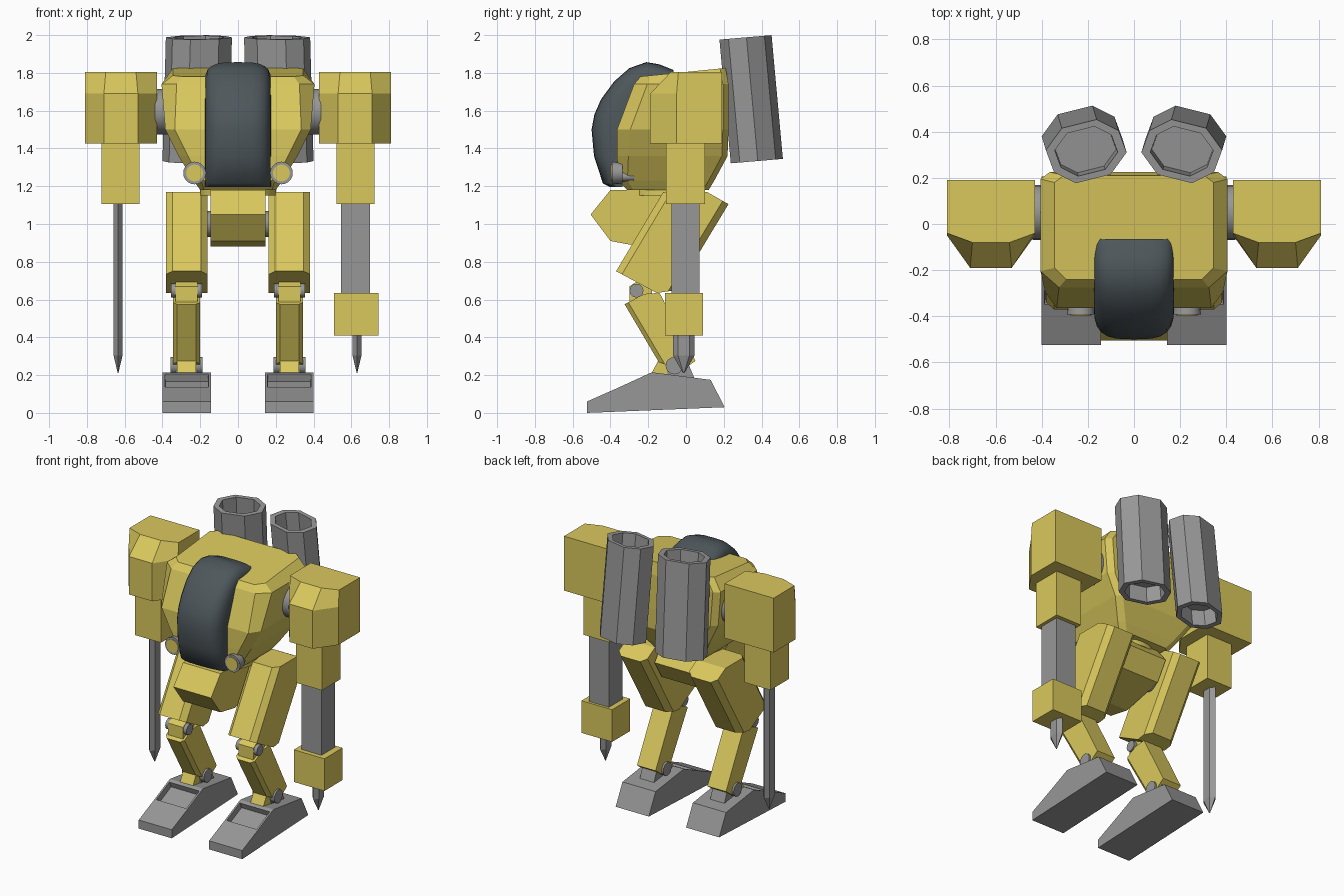
import bpy, bmesh, math
from mathutils import Matrix, Vector

if "Cube" in bpy.data.objects:
    bpy.data.objects.remove(bpy.data.objects["Cube"])


def material(name, rgb):
    m = bpy.data.materials.new(name)
    m.diffuse_color = (*rgb, 1)
    m.use_nodes = True
    m.node_tree.nodes["Principled BSDF"].inputs["Base Color"].default_value = m.diffuse_color
    return m


YELLOW = material("yellow paint", (0.70, 0.58, 0.11))
GREY = material("grey metal", (0.31, 0.31, 0.31))
GLASS = material("dark glass", (0.075, 0.095, 0.105))


def finish(name, bm, mat, mirror=False, smooth=None):
    bmesh.ops.recalc_face_normals(bm, faces=bm.faces)
    me = bpy.data.meshes.new(name)
    bm.to_mesh(me)
    bm.free()
    ob = bpy.data.objects.new(name, me)
    bpy.context.collection.objects.link(ob)
    me.materials.append(mat)
    if mirror:
        mod = ob.modifiers.new("mirror", 'MIRROR')
        mod.use_mirror_merge = False
    if smooth:
        bpy.context.view_layer.objects.active = ob
        ob.select_set(True)
        bpy.ops.object.shade_smooth_by_angle(angle=math.radians(smooth))
        ob.select_set(False)
    return ob


def loft(rings, caps=True):
    """Closed rings of equal length joined by quads."""
    bm = bmesh.new()
    vs = [[bm.verts.new(p) for p in r] for r in rings]
    n = len(vs[0])
    for a, b in zip(vs, vs[1:]):
        for i in range(n):
            bm.faces.new((a[i], a[(i + 1) % n], b[(i + 1) % n], b[i]))
    if caps:
        bm.faces.new(vs[0])
        bm.faces.new(vs[-1])
    return bm


def box(name, x0, x1, y0, y1, z0, z1, mat, mirror=False):
    plan = [(x0, y0), (x1, y0), (x1, y1), (x0, y1)]
    return finish(name, loft([[(x, y, z) for x, y in plan] for z in (z0, z1)]), mat, mirror)


def side_prism(x0, x1, profile, chamfer=(), width=0.0):
    """Side (y, z) profile extruded along x; listed profile edges are chamfered."""
    bm = loft([[(x, y, z) for y, z in profile] for x in (x0, x1)])
    if chamfer:
        mids = [(Vector((0, *profile[i])) + Vector((0, *profile[(i + 1) % len(profile)]))) / 2
                for i in chamfer]
        edges = []
        for e in bm.edges:
            a, b = e.verts[0].co, e.verts[1].co
            m = (a + b) / 2
            if abs(a.x - b.x) < 1e-5 and any((Vector((0, m.y, m.z)) - q).length < 1e-4 for q in mids):
                edges.append(e)
        bmesh.ops.bevel(bm, geom=edges, offset=width, segments=1, affect='EDGES')
    return bm


def cylinder(name, p0, p1, r0, r1, mat, mirror=False, sides=20):
    p0, p1 = Vector(p0), Vector(p1)
    d = p1 - p0
    bm = bmesh.new()
    rot = d.to_track_quat('Z', 'Y').to_matrix().to_4x4()
    bmesh.ops.create_cone(bm, cap_ends=True, segments=sides, radius1=r0, radius2=r1,
                          depth=d.length, matrix=Matrix.Translation((p0 + p1) / 2) @ rot)
    return finish(name, bm, mat, mirror, 35)


# Hull: chamfered sections stacked in height
def hull_ring(z, hx, yf, yb, cx, cy, slope=0.0):
    half = [(hx - cx, yf), (hx, yf + cy), (hx, yb - 0.03), (hx - 0.04, yb)]
    pts = half + [(-x, y) for x, y in reversed(half)]
    return [(x, y, z + slope * y) for x, y in pts]


finish("hull", loft([
    hull_ring(1.18, 0.20, -0.31, 0.12, 0.02, 0.03),
    hull_ring(1.23, 0.235, -0.36, 0.15, 0.04, 0.05),
    hull_ring(1.36, 0.315, -0.365, 0.22, 0.05, 0.06),
    hull_ring(1.50, 0.385, -0.365, 0.225, 0.05, 0.07),
    hull_ring(1.74, 0.405, -0.275, 0.225, 0.08, 0.07),
    hull_ring(1.805, 0.345, -0.24, 0.21, 0.05, 0.05, 0.1)]), YELLOW)

# Canopy: rounded section swept down the front of the hull
crest = [(-0.065, 1.815), (-0.14, 1.845), (-0.21, 1.857), (-0.30, 1.825), (-0.38, 1.755),
         (-0.45, 1.66), (-0.485, 1.58), (-0.50, 1.50), (-0.487, 1.36), (-0.44, 1.215), (-0.40, 1.195)]
base = [(-0.065, 1.74), (-0.12, 1.74), (-0.17, 1.74), (-0.22, 1.73), (-0.26, 1.69),
        (-0.295, 1.62), (-0.32, 1.56), (-0.335, 1.50), (-0.335, 1.36), (-0.335, 1.23), (-0.335, 1.195)]
rings = []
for (cy, cz), (by, bz) in zip(crest, base):
    ring = []
    for i in range(13):
        a = math.pi * i / 12
        x = 0.175 * math.copysign(abs(math.cos(a)) ** 0.6, math.cos(a))
        t = abs(math.sin(a)) ** 0.6
        ring.append((x, by + (cy - by) * t, bz + (cz - bz) * t))
    rings.append(ring)
finish("canopy", loft(rings), GLASS, smooth=50)

# Head lamps
cylinder("lamp_housing", (0.23, -0.392, 1.27), (0.23, -0.335, 1.27), 0.06, 0.055, GREY, True)
cylinder("lamp_stem", (0.23, -0.335, 1.25), (0.23, -0.275, 1.25), 0.025, 0.02, GREY, True, 12)
cylinder("lamp_lens", (0.23, -0.397, 1.27), (0.23, -0.39, 1.27), 0.045, 0.045, YELLOW, True)

# Waist and pelvis
cylinder("waist_ring", (0, -0.11, 1.15), (0, -0.11, 1.19), 0.2, 0.2, YELLOW, sides=24)
finish("pelvis", side_prism(-0.145, 0.145, [
    (-0.505, 1.05), (-0.40, 1.18), (0.06, 1.18), (0.14, 1.08), (0.06, 0.95),
    (-0.24, 0.88), (-0.40, 0.91)]), YELLOW)
cylinder("hip_axle", (-0.18, -0.03, 1.0), (0.18, -0.03, 1.0), 0.068, 0.068, GREY)

# Legs
LX = 0.272
finish("thigh", side_prism(LX - 0.11, LX + 0.11, [
    (-0.12, 1.17), (0.11, 1.17), (0.225, 1.105), (-0.05, 0.65), (-0.155, 0.635), (-0.37, 0.75)],
    (5, 2), 0.035), YELLOW, True)
cylinder("knee_pin", (LX - 0.082, -0.262, 0.647), (LX + 0.082, -0.262, 0.647), 0.037, 0.037, GREY, True, 12)
finish("knee_tab", side_prism(LX - 0.058, LX + 0.058, [
    (-0.30, 0.58), (-0.30, 0.67), (-0.26, 0.695), (-0.18, 0.69), (-0.18, 0.60)]), YELLOW, True)
finish("shin", side_prism(LX - 0.072, LX + 0.072, [
    (-0.325, 0.575), (-0.22, 0.63), (-0.14, 0.635), (0.05, 0.275), (-0.02, 0.225), (-0.145, 0.27)],
    (5,), 0.022), YELLOW, True)
finish("ankle_tab", side_prism(LX - 0.05, LX + 0.05, [
    (-0.185, 0.205), (-0.14, 0.29), (-0.05, 0.29), (-0.07, 0.19)]), YELLOW, True)
cylinder("ankle_pin", (LX - 0.085, -0.062, 0.25), (LX + 0.085, -0.062, 0.25), 0.046, 0.046, GREY, True, 16)
finish("ankle_bracket", side_prism(LX - 0.055, LX + 0.055, [
    (-0.10, 0.19), (-0.10, 0.27), (0.0, 0.29), (0.05, 0.17)]), GREY, True)

# Feet, with a recessed pocket in the sloping toe
bm = side_prism(LX - 0.128, LX + 0.128, [
    (-0.525, 0.0), (0.205, 0.03), (0.13, 0.175), (-0.18, 0.215), (-0.192, 0.21),
    (-0.36, 0.133), (-0.525, 0.06)])
bm.faces.ensure_lookup_table()
pocket = [f for f in bm.faces if abs(f.calc_center_median().y + 0.276) < 0.005 and len(f.verts) == 4]
bmesh.ops.recalc_face_normals(bm, faces=bm.faces)
bmesh.ops.inset_individual(bm, faces=pocket, thickness=0.018)
bmesh.ops.inset_individual(bm, faces=pocket, thickness=0.004, depth=-0.04)
finish("foot", bm, GREY, True)

# Shoulders
plan = [(0.43, 0.19), (0.81, 0.19), (0.81, -0.05), (0.71, -0.19), (0.53, -0.19), (0.43, -0.05)]
roof = [(0.43, 0.19), (0.81, 0.19), (0.81, -0.04), (0.70, -0.08), (0.54, -0.08), (0.43, -0.04)]
finish("shoulder", loft([[(x, y, 1.425) for x, y in plan], [(x, y, 1.69) for x, y in plan],
                         [(x, y, 1.805) for x, y in roof]]), YELLOW, True)
cylinder("shoulder_joint", (0.34, 0.05, 1.595), (0.44, 0.05, 1.595), 0.12, 0.12, GREY, True)
box("upper_arm", 0.522, 0.723, -0.105, 0.10, 1.105, 1.43, YELLOW, True)

# Right forearm with cuff
box("forearm", 0.545, 0.70, -0.078, 0.072, 0.62, 1.11, GREY)
box("cuff", 0.508, 0.745, -0.11, 0.09, 0.41, 0.635, YELLOW)


# Blades: flat six-sided bars ending in a point
def blade(name, cx, top):
    section = [(0, -0.058), (0.024, -0.03), (0.024, 0.03), (0, 0.058), (-0.024, 0.03), (-0.024, -0.03)]
    finish(name, loft([[(cx + x * s, -0.012 + y * s, z) for x, y in section]
                       for z, s in ((top, 1), (0.305, 1), (0.21, 0.06))]), GREY)


blade("short_blade", 0.63, 0.42)
blade("long_blade", -0.635, 1.12)

# Back launch tubes: stretched octagons, leaning, hollow at both ends
half = [(0.175, 0.005), (0.106, 0.10), (-0.045, 0.138), (-0.14, 0.09)]
octagon = half + [(-x, -y) for x, y in half]


def tube_ring(t, s):
    """t runs from 0 at the bottom to 1 at the top."""
    cx, cy, cz = 0.225 - 0.018 * t, 0.375 - 0.06 * t, 1.333 + 0.655 * t
    return [(cx + x * s, cy + y * s, cz + 0.085 * y * s) for x, y in octagon]


finish("launch_tube", loft([tube_ring(t, s) for t, s in (
    (0.17, 0.76), (0, 0.78), (0, 1), (1, 1), (1, 0.78), (0.8, 0.76))]), GREY, True)
